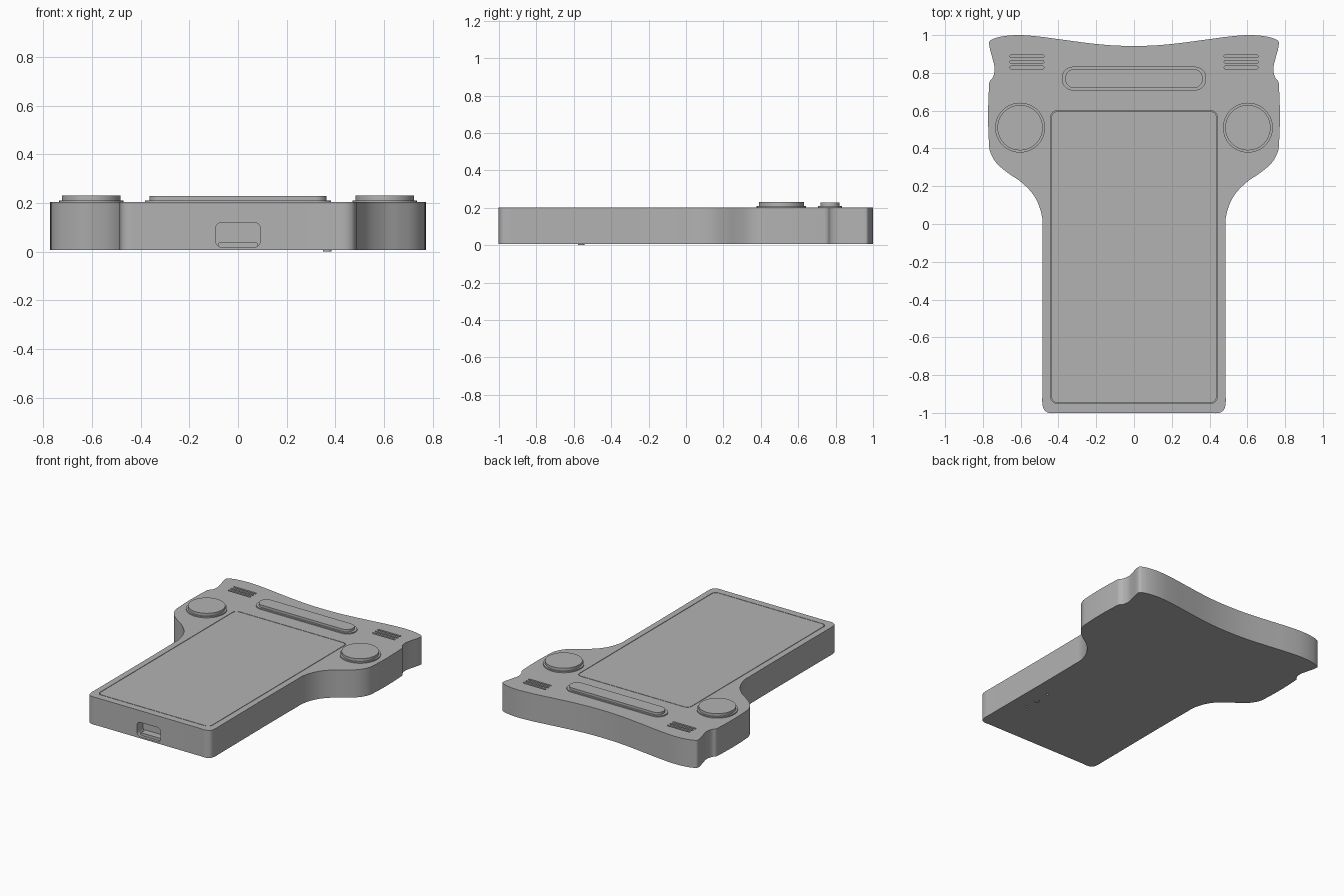
import bpy, bmesh, math
from mathutils import Vector, Matrix
from mathutils.geometry import interpolate_bezier

if "Cube" in bpy.data.objects:
    bpy.data.objects.remove(bpy.data.objects["Cube"], do_unlink=True)

GREY = (0.45, 0.45, 0.45, 1)
grey = bpy.data.materials.new("plain grey")
grey.use_nodes = True
grey.diffuse_color = GREY
grey.node_tree.nodes["Principled BSDF"].inputs["Base Color"].default_value = GREY

BOTTOM, TOP = 0.007, 0.203


def prism(name, outline, z0, z1):
    """Closed outline extruded straight up from z0 to z1."""
    bm = bmesh.new()
    face = bm.faces.new([bm.verts.new((x, y, z0)) for x, y in outline])
    up = bmesh.ops.extrude_face_region(bm, geom=[face])["geom"]
    bmesh.ops.translate(bm, vec=(0, 0, z1 - z0),
                        verts=[v for v in up if isinstance(v, bmesh.types.BMVert)])
    bmesh.ops.recalc_face_normals(bm, faces=bm.faces)
    mesh = bpy.data.meshes.new(name)
    bm.to_mesh(mesh)
    bm.free()
    mesh.materials.append(grey)
    obj = bpy.data.objects.new(name, mesh)
    bpy.context.collection.objects.link(obj)
    return obj


def rounded(cx, cy, hx, hy, r, steps=8):
    """Rounded rectangle; a circle when hx = hy = r."""
    pts = []
    for q, (sx, sy) in enumerate([(1, 1), (-1, 1), (-1, -1), (1, -1)]):
        for i in range(steps + 1):
            a = (q + i / steps) * math.pi / 2
            p = (cx + sx * (hx - r) + r * math.cos(a), cy + sy * (hy - r) + r * math.sin(a))
            if not pts or (Vector(p) - Vector(pts[-1])).length > 1e-5:
                pts.append(p)
    if (Vector(pts[0]) - Vector(pts[-1])).length < 1e-5:
        pts.pop()
    return pts


def disc(cx, cy, r, steps=16):
    return rounded(cx, cy, r, r, r, steps)


def smooth_loop(points, steps=6):
    """Closed curve through the points with evenly blended tangents."""
    pts = [Vector(p) for p in points]
    n = len(pts)
    tangent = [((pts[i] - pts[i - 1]).normalized()
                + (pts[(i + 1) % n] - pts[i]).normalized()).normalized() for i in range(n)]
    out = []
    for i in range(n):
        a, b, j = pts[i], pts[(i + 1) % n], (i + 1) % n
        h = (b - a).length / 3
        out += interpolate_bezier(a, a + tangent[i] * h, b - tangent[j] * h, b, steps + 1)[:-1]
    return [(p.x, p.y) for p in out]


# Body: half outline, mirrored
half = [(0.40, -1), (0.45, -1), (0.475, -0.985), (0.485, -0.95), (0.485, -0.9),
        (0.485, -0.03), (0.487, 0.04), (0.527, 0.146), (0.595, 0.22), (0.67, 0.272),
        (0.73, 0.325), (0.762, 0.384), (0.768, 0.43), (0.768, 0.72), (0.764, 0.755),
        (0.748, 0.775), (0.738, 0.82), (0.75, 0.88), (0.766, 0.945), (0.765, 0.967),
        (0.745, 0.98), (0.685, 0.995), (0.606, 1.0), (0.5, 0.992), (0.38, 0.976),
        (0.2, 0.953), (0.08, 0.944)]
outline = smooth_loop(half + [(-x, y) for x, y in reversed(half)])
body = prism("body", outline, BOTTOM, TOP)

# Recesses cut into the body
POCKET = TOP - 0.01
cutters = [prism("screen_pocket", rounded(0, -0.175, 0.441, 0.775, 0.035), POCKET, TOP + 0.1)]
for side in (-1, 1):
    for y in (0.828, 0.858, 0.888):
        cutters.append(prism("speaker_slot", rounded(side * 0.567, y, 0.09, 0.0075, 0.0075),
                             TOP - 0.03, TOP + 0.1))
port = prism("port_cutter", rounded(0, 0.069, 0.093, 0.051, 0.028), 0.93, 1.1)
port.data.transform(Matrix.Rotation(math.pi / 2, 4, "X"))
cutters.append(port)
for y in (-0.66, -0.45):
    cutters.append(prism("pin_hole", disc(0.367, y, 0.008, 4), -0.1, BOTTOM + 0.01))

bpy.context.view_layer.objects.active = body
for cutter in cutters:
    cutter.hide_render = True
    mod = body.modifiers.new("cut", "BOOLEAN")
    mod.operation, mod.solver, mod.object = "DIFFERENCE", "EXACT", cutter
    bpy.ops.object.modifier_apply(modifier=mod.name)
    bpy.data.objects.remove(cutter, do_unlink=True)

# Screen, set flush in its pocket with a hairline gap
parts = [body, prism("screen", rounded(0, -0.175, 0.437, 0.771, 0.031), POCKET, TOP)]

# Round buttons, each on a thin collar
for side, label in ((1, "left"), (-1, "right")):
    parts.append(prism(label + "_button_collar", disc(side * 0.603, 0.51, 0.132), TOP - 0.01, TOP + 0.008))
    parts.append(prism(label + "_button", disc(side * 0.603, 0.51, 0.12), TOP, 0.23))

# Long bar button on its collar
parts.append(prism("bar_collar", rounded(0, 0.77, 0.382, 0.063, 0.06), TOP - 0.01, TOP + 0.008))
parts.append(prism("bar_button", rounded(0, 0.77, 0.364, 0.05, 0.048), TOP, 0.228))

# Sill inside the port, and the small stud underneath
sill = prism("port_sill", rounded(0, 0.027, 0.08, 0.01, 0.004), 0.925, 0.98)
sill.data.transform(Matrix.Rotation(math.pi / 2, 4, "X"))
parts.append(sill)
parts.append(prism("underside_stud", disc(0.367, -0.56, 0.018, 5), 0, BOTTOM + 0.005))

# Smooth rounded walls, sharp rims
bpy.ops.object.select_all(action="DESELECT")
for obj in parts:
    obj.select_set(True)
bpy.context.view_layer.objects.active = body
bpy.ops.object.shade_smooth_by_angle(angle=math.radians(30))
